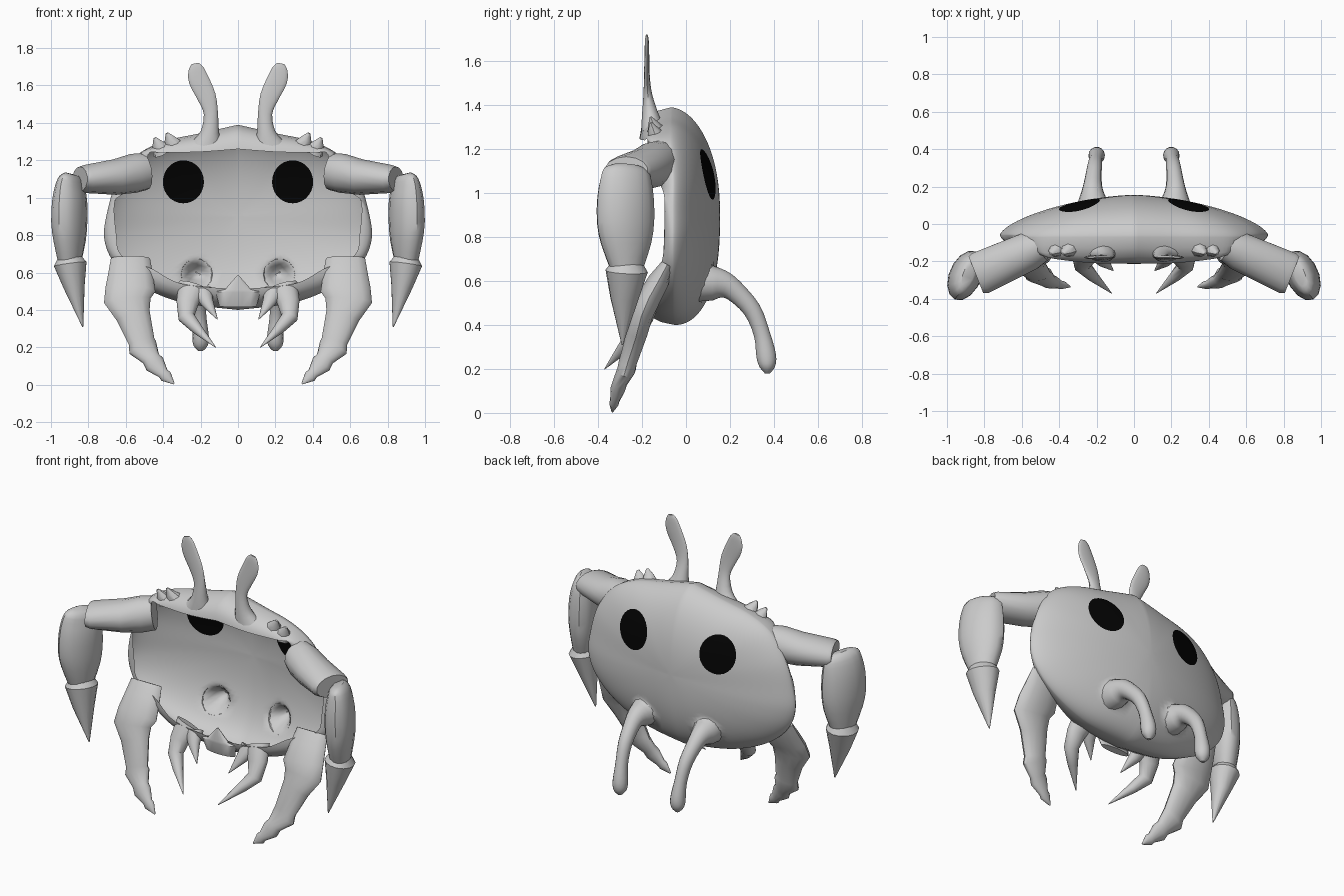
import bpy, bmesh, math
from mathutils import Vector
from mathutils.bvhtree import BVHTree

if "Cube" in bpy.data.objects:
    bpy.data.objects.remove(bpy.data.objects["Cube"])


def material(name, value):
    m = bpy.data.materials.new(name)
    m.diffuse_color = (value, value, value, 1)
    m.use_nodes = True
    m.node_tree.nodes["Principled BSDF"].inputs["Base Color"].default_value = m.diffuse_color
    return m


GREY = material("shell grey", 0.6)
BLACK = material("eye black", 0.001)


def finish(name, bm, mat, mirror=True, angle=40):
    me = bpy.data.meshes.new(name)
    bm.to_mesh(me)
    bm.free()
    me.materials.append(mat)
    ob = bpy.data.objects.new(name, me)
    bpy.context.collection.objects.link(ob)
    bpy.ops.object.select_all(action='DESELECT')
    ob.select_set(True)
    bpy.context.view_layer.objects.active = ob
    bpy.ops.object.shade_smooth_by_angle(angle=math.radians(angle))
    if mirror:
        mod = ob.modifiers.new("mirror", 'MIRROR')
        mod.use_mirror_merge = False
    return ob


def smooth_points(pts, n):
    """Catmull-Rom resampling of tuples of any length."""
    if n == 1:
        return [tuple(p) for p in pts]
    out = []
    for i in range(len(pts) - 1):
        p0, p1, p2 = pts[max(i - 1, 0)], pts[i], pts[i + 1]
        p3 = pts[min(i + 2, len(pts) - 1)]
        for k in range(n):
            t = k / n
            out.append(tuple(0.5 * (2 * b + (c - a) * t + (2 * a - 5 * b + 4 * c - d) * t * t
                                    + (3 * b - a - 3 * c + d) * t ** 3)
                             for a, b, c, d in zip(p0, p1, p2, p3)))
    out.append(tuple(pts[-1]))
    return out


def bridge(bm, a, b):
    n = len(a)
    for i in range(n):
        j = (i + 1) % n
        bm.faces.new((a[i], a[j], b[j], b[i]))


def dome_y(x, z):
    return tree.ray_cast(Vector((x, 1, z)), Vector((0, -1, 0)))[0].y


def tube(name, stations, side, n=1, sides=14, mirror=True, on_dome=False):
    """Loft ellipses; each station is x, y, z, radius along side, radius across."""
    st = smooth_points(stations, n)
    pts = [Vector(s[:3]) for s in st]
    side = Vector(side)
    bm = bmesh.new()
    rings = []
    for i, s in enumerate(st):
        t = (pts[min(i + 1, len(pts) - 1)] - pts[max(i - 1, 0)]).normalized()
        u = (side - t * side.dot(t)).normalized()
        v = t.cross(u)
        ra, rb = max(s[3], 0.002), max(s[4], 0.002)
        rings.append([bm.verts.new(pts[i] + u * ra * math.cos(q) + v * rb * math.sin(q))
                      for q in (2 * math.pi * k / sides for k in range(sides))])
    for a, b in zip(rings, rings[1:]):
        bridge(bm, a, b)
    bm.faces.new(rings[-1])
    if on_dome:
        # open root laid onto the dome surface
        for v in rings[0]:
            v.co.y = dome_y(v.co.x, v.co.z)
    else:
        bm.faces.new(rings[0])
    bmesh.ops.recalc_face_normals(bm, faces=bm.faces)
    return finish(name, bm, GREY, mirror)


# Shell: domed back, widest outline, then a lip curling to an open front
outline = [(0, -.07, 1.39), (.2, -.07, 1.345), (.4, -.07, 1.30), (.55, -.07, 1.22),
           (.65, -.06, 1.08), (.70, -.06, .92), (.715, -.06, .78), (.66, -.06, .65),
           (.52, -.06, .53), (.3, -.06, .44), (0, -.05, .40)]
rim = [(0, -.21, 1.26), (.2, -.21, 1.245), (.4, -.19, 1.24), (.48, -.17, 1.23),
       (.50, -.13, 1.06), (.65, -.10, 1.0), (.65, -.10, .8), (.62, -.11, .69),
       (.46, -.15, .62), (.3, -.19, .54), (0, -.2, .51)]


def closed(half, n):
    pts = smooth_points(half, n)
    return [Vector(p) for p in pts] + [Vector((-p[0], p[1], p[2])) for p in pts[-2:0:-1]]


outer, inner = closed(outline, 6), closed(rim, 6)
apex = Vector((0, .155, .9))


def dome_point(o, s):
    # fuller profile upward and downward, straighter toward the sides
    dx, dz = o.x, o.z - apex.z
    w = dz * dz / (dz * dz + dx * dx)
    full = w if dz > 0 else 1.6 * w
    rise = max(1 - s ** (1.6 + .6 * full), 0) ** (.65 - .11 * full)
    return Vector((o.x * s, o.y + (apex.y - o.y) * rise, apex.z + dz * s))


bm = bmesh.new()
DOME = 30
loops = [[dome_point(o, math.sin(math.pi / 2 * k / DOME)) for o in outer]
         for k in range(1, DOME + 1)]
for fx, fy in ((.12, .42), (.35, .75), (.7, .95), (1, 1)):
    loops.append([Vector((o.x + (r.x - o.x) * fx, o.y + (r.y - o.y) * fy, o.z + (r.z - o.z) * fx))
                  for o, r in zip(outer, inner)])
rings = [[bm.verts.new(p) for p in loop] for loop in loops]
for a, b in zip(rings, rings[1:]):
    bridge(bm, a, b)
tip = bm.verts.new(apex)
for i in range(len(rings[0])):
    bm.faces.new((tip, rings[0][(i + 1) % len(rings[0])], rings[0][i]))
bmesh.ops.recalc_face_normals(bm, faces=bm.faces)
bm.normal_update()
if tip.link_faces[0].normal.y < 0:
    bmesh.ops.reverse_faces(bm, faces=bm.faces)
tree = BVHTree.FromBMesh(bm)

# Hollows reaching from inside the shell into the rear legs
for v in bm.verts:
    d = math.hypot(abs(v.co.x) - .22, v.co.z - .59) / .085
    if v.co.y > 0 and d < 1:
        v.co.y += .10 * (1 - d * d) ** 2
finish("shell", bm, GREY, mirror=False, angle=50)


# Eyes: thin plates following the dome, outside and inside
def eye(name, offset):
    bm = bmesh.new()

    def point(r, q):
        x, z = .292 + .11 * r * math.cos(q), 1.085 + .115 * r * math.sin(q)
        return bm.verts.new((x, dome_y(x, z) + offset, z))

    count = 28
    rings = [[point(r, 2 * math.pi * k / count) for k in range(count)]
             for r in (.25, .5, .75, 1)]
    bm.faces.new(rings[0])
    for a, b in zip(rings, rings[1:]):
        bridge(bm, a, b)
    bmesh.ops.recalc_face_normals(bm, faces=bm.faces)
    bm.normal_update()
    if sum(f.normal.y for f in bm.faces) * offset < 0:
        bmesh.ops.reverse_faces(bm, faces=bm.faces)
    finish(name, bm, BLACK)


eye("eye_outside", .005)
eye("eye_inside", -.005)

# Claw arms, pincers and pincer tips
tube("claw_arm", [(.50, -.115, 1.14, .10, .09), (.56, -.145, 1.13, .105, .105),
                  (.66, -.19, 1.11, .095, .11), (.82, -.262, 1.10, .075, .118),
                  (.845, -.272, 1.10, .066, .108)], (0, 0, 1))
blade = (.4, -.91, 0)
tube("pincer", [(.885, -.27, 1.125, .07, .03), (.89, -.27, 1.105, .11, .052),
                (.897, -.272, 1.06, .126, .068), (.9, -.275, .98, .138, .083),
                (.902, -.275, .87, .14, .086), (.9, -.272, .77, .122, .078),
                (.9, -.27, .66, .08, .06)], blade, n=2)
tube("pincer_tip", [(.9, -.27, .70, .065, .05), (.897, -.27, .645, .098, .088),
                    (.875, -.28, .52, .066, .055), (.83, -.29, .31, .003, .003)], blade)

# Broad front legs with stepped edges toward the point
tube("front_leg", [(.575, -.085, .675, .105, .03), (.575, -.125, .60, .118, .05),
                   (.575, -.175, .51, .134, .055), (.592, -.20, .45, .125, .052),
                   (.56, -.22, .37, .092, .048), (.515, -.265, .23, .07, .042),
                   (.51, -.27, .20, .08, .042), (.465, -.30, .14, .05, .034),
                   (.445, -.31, .11, .056, .034), (.40, -.323, .06, .03, .022),
                   (.385, -.327, .045, .034, .022), (.342, -.335, .005, .004, .004)],
     (1, 0, 0))

# Small bent legs and mouth fangs below the lip
tube("small_leg", [(.24, -.15, .53, .08, .04), (.27, -.19, .44, .06, .045),
                   (.275, -.225, .36, .045, .04), (.22, -.28, .30, .03, .03),
                   (.12, -.37, .20, .002, .002)], (1, 0, 0))
tube("fang", [(.19, -.16, .50, .055, .04), (.165, -.20, .44, .035, .03),
              (.11, -.25, .35, .002, .002)], (1, 0, 0))
tube("mouth_plate", [(0, -.17, .42, .10, .02), (0, -.19, .50, .12, .025),
                     (0, -.195, .51, .07, .02), (0, -.2, .585, .004, .004)],
     (1, 0, 0), mirror=False)

# Rear legs flaring out of the dome and ending in rounded bulbs
tube("rear_leg", [(.22, .11, .59, .085, .085), (.222, .165, .585, .062, .066),
                  (.22, .22, .555, .048, .05), (.212, .30, .47, .04, .042),
                  (.205, .345, .36, .036, .038), (.20, .365, .26, .044, .046),
                  (.20, .37, .21, .038, .036), (.20, .37, .18, .012, .012)],
     (1, 0, 0), n=3, on_dome=True)

# Flattened antennae
tube("antenna", [(.165, -.15, 1.28, .085, .055), (.15, -.162, 1.35, .05, .04),
                 (.145, -.174, 1.45, .038, .02), (.168, -.178, 1.54, .05, .013),
                 (.21, -.178, 1.63, .054, .011), (.224, -.178, 1.69, .04, .009),
                 (.23, -.178, 1.718, .018, .005)], (1, 0, 0), n=3)

# Little brow horns along the top lip
for name, x, z in (("brow_horn_inner", .365, 1.28), ("brow_horn_outer", .43, 1.255)):
    tube(name, [(x - .025, -.13, z - .01, .055, .05), (x, -.15, z + .035, .03, .025),
                (x + .015, -.16, z + .065, .008, .006)], (1, 0, 0), sides=8)
